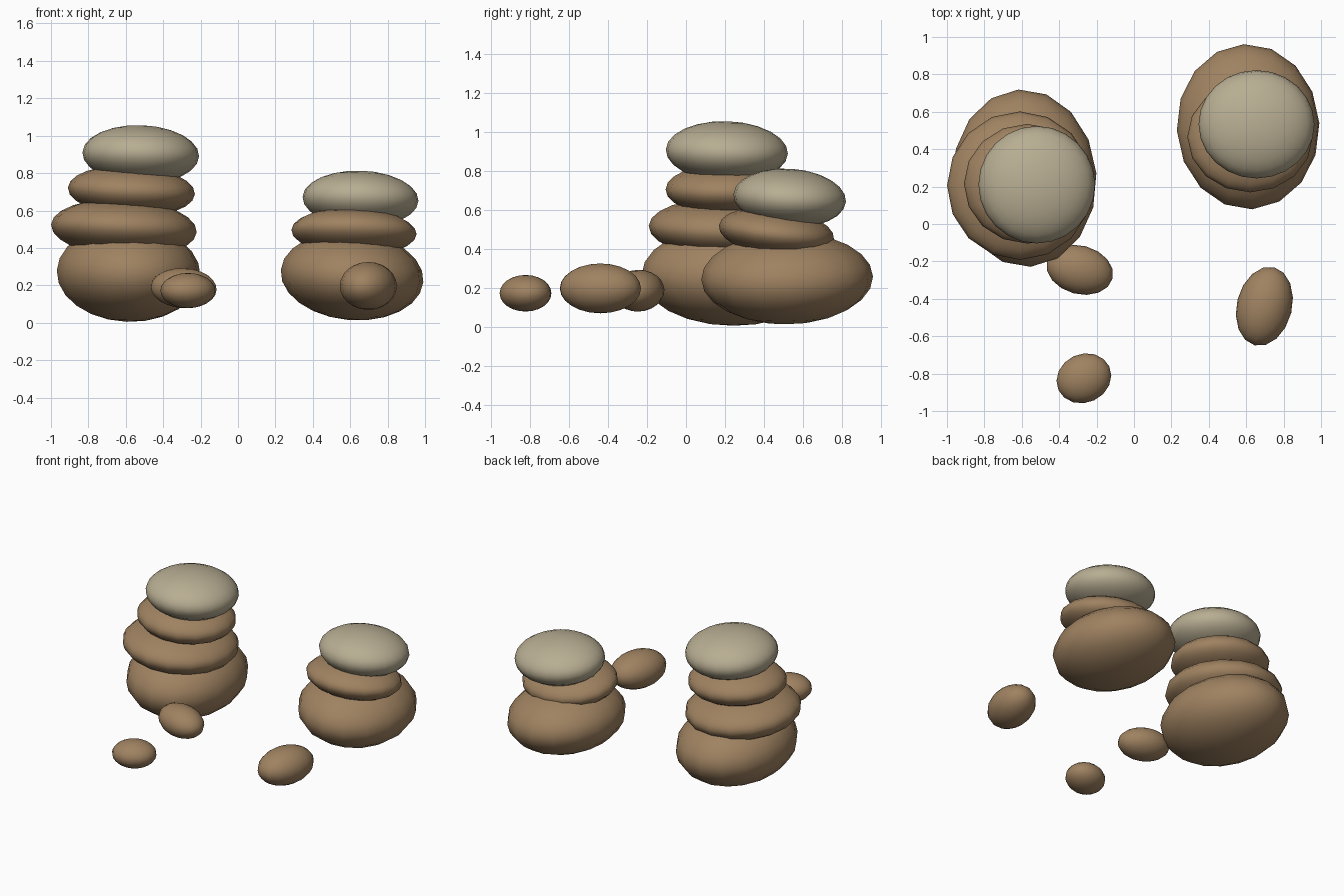
import bpy
from math import radians

cube = bpy.data.objects.get("Cube")
if cube:
    bpy.data.objects.remove(cube, do_unlink=True)


def make_material(name, rgb):
    mat = bpy.data.materials.new(name)
    mat.use_nodes = True
    colour = (*rgb, 1.0)
    mat.diffuse_color = colour
    mat.node_tree.nodes["Principled BSDF"].inputs["Base Color"].default_value = colour
    return mat


brown = make_material("brown stone", (0.35, 0.225, 0.12))
pale = make_material("pale stone", (0.48, 0.42, 0.29))


def stone(name, centre, radii, tilt=(0, 0, 0), mat=brown, sides=16):
    """Flattened, slightly tilted pebble."""
    bpy.ops.mesh.primitive_uv_sphere_add(
        segments=sides, ring_count=12, radius=1, location=centre,
        rotation=[radians(a) for a in tilt])
    obj = bpy.context.object
    obj.name = name
    obj.scale = radii
    obj.data.materials.append(mat)
    bpy.ops.object.shade_smooth()


# Tall stack
stone("tall_stack_base", (-0.585, 0.245, 0.265), (0.385, 0.475, 0.26), (0, 2, 4))
stone("tall_stack_second", (-0.61, 0.205, 0.505), (0.39, 0.397, 0.155), (-2, 3, 0))
stone("tall_stack_third", (-0.57, 0.215, 0.705), (0.34, 0.32, 0.135), (0, 3, 0))
stone("tall_stack_cap", (-0.52, 0.21, 0.9), (0.312, 0.314, 0.156), (-2, 2, 0), pale, 24)

# Short stack
stone("short_stack_base", (0.61, 0.52, 0.25), (0.383, 0.442, 0.236), (1, 5, 3))
stone("short_stack_second", (0.62, 0.465, 0.485), (0.335, 0.298, 0.125), (-7, 2, 0))
stone("short_stack_cap", (0.655, 0.533, 0.662), (0.31, 0.29, 0.15), (-4, 2, 0), pale, 24)

# Loose pebbles on the ground
stone("pebble_near_stack", (-0.29, -0.245, 0.185), (0.182, 0.13, 0.107), (0, 3, -15))
stone("pebble_front", (-0.268, -0.825, 0.172), (0.15, 0.13, 0.094), (0, 0, 25))
stone("pebble_left", (0.697, -0.44, 0.197), (0.148, 0.215, 0.128), (0, 0, -14))
